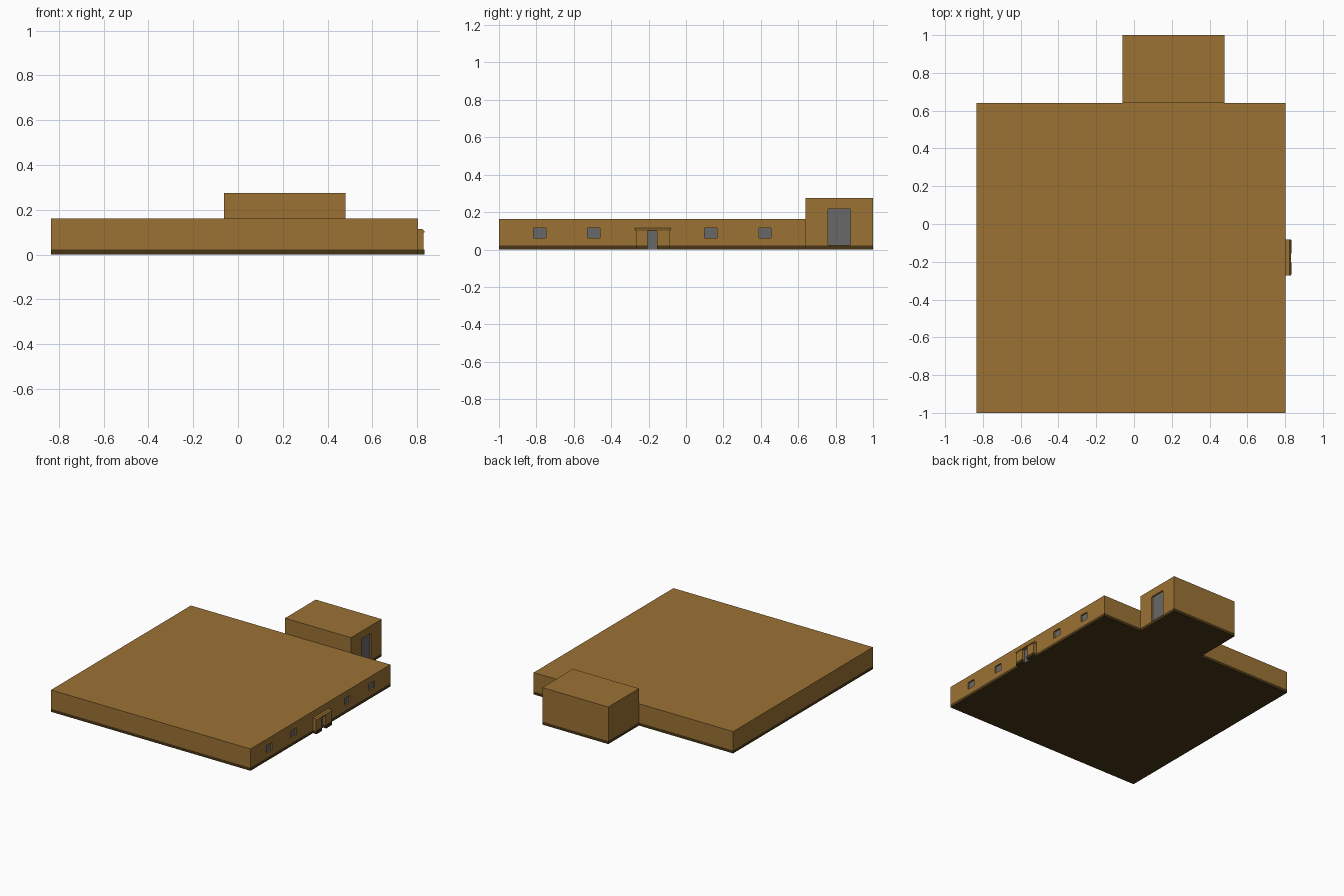
import bpy, bmesh

if "Cube" in bpy.data.objects:
    bpy.data.objects.remove(bpy.data.objects["Cube"])


def material(name, color):
    m = bpy.data.materials.new(name)
    m.diffuse_color = (*color, 1)
    m.use_nodes = True
    m.node_tree.nodes["Principled BSDF"].inputs["Base Color"].default_value = m.diffuse_color
    return m


WALL = material("brown_wall", (0.33, 0.17, 0.035))
BASE = material("dark_plinth", (0.065, 0.036, 0.008))
GREY = material("grey_panel", (0.14, 0.14, 0.14))


def prism(name, outline, axis, lo, hi, mat=None):
    """Extrude a 2D outline: axis 'z' uses (x, y), axis 'y' uses (x, z)."""
    bm = bmesh.new()
    pts = [(a, b, lo) if axis == 'z' else (a, lo, b) for a, b in outline]
    face = bm.faces.new([bm.verts.new(p) for p in pts])
    ext = bmesh.ops.extrude_face_region(bm, geom=[face])
    verts = [v for v in ext["geom"] if isinstance(v, bmesh.types.BMVert)]
    bmesh.ops.translate(bm, verts=verts, vec=(0, 0, hi - lo) if axis == 'z' else (0, hi - lo, 0))
    bmesh.ops.recalc_face_normals(bm, faces=bm.faces)
    mesh = bpy.data.meshes.new(name)
    bm.to_mesh(mesh)
    bm.free()
    ob = bpy.data.objects.new(name, mesh)
    bpy.context.collection.objects.link(ob)
    if mat:
        mesh.materials.append(mat)
    return ob


def box(name, x0, x1, y0, y1, z0, z1, mat=None):
    return prism(name, [(x0, y0), (x1, y0), (x1, y1), (x0, y1)], 'z', z0, z1, mat)


def recess(wall, name, x, y0, y1, z0, z1, depth):
    """Cut an opening into a wall facing +x and fit a grey panel at its back."""
    cutter = box("cutter", x - depth, x + 0.02, y0, y1, z0, z1, WALL)
    mod = wall.modifiers.new("opening", 'BOOLEAN')
    mod.operation, mod.solver, mod.object = 'DIFFERENCE', 'EXACT', cutter
    bpy.context.view_layer.objects.active = wall
    bpy.ops.object.modifier_apply(modifier=mod.name)
    bpy.data.objects.remove(cutter)
    box(name, x - depth - 0.004, x - depth + 0.001, y0, y1, z0, z1, GREY)


PL = 0.022              # plinth height
X0, X1 = -0.835, 0.803  # hall sides
Y1 = 0.64               # hall back
TX0, TX1 = -0.062, 0.48  # tower sides

# Plinth following the footprint of hall and tower
prism("plinth", [(X0, -1), (X1, -1), (X1, Y1), (TX1, Y1), (TX1, 1),
                 (TX0, 1), (TX0, Y1), (X0, Y1)], 'z', 0, PL, BASE)

# Low main hall with four recessed windows
hall = box("main_hall", X0, X1, -1, Y1, PL, 0.162, WALL)
for i, y in enumerate((-0.782, -0.493, 0.133, 0.422)):
    recess(hall, f"window_{i + 1}", X1, y - 0.033, y + 0.033, 0.061, 0.114, 0.012)

# Taller loading tower with a recessed tall door
tower = box("loading_tower", TX0, TX1, Y1, 1, PL, 0.275, WALL)
recess(tower, "loading_door", TX1, 0.76, 0.88, PL + 0.001, 0.217, 0.012)

# Entrance: two piers on dark bases, a door between them, a canopy on top
for side, a, b in (("left", -0.268, -0.205), ("right", -0.155, -0.086)):
    box(f"entrance_pier_{side}", X1, 0.828, a, b, PL, 0.098, WALL)
    box(f"entrance_base_{side}", X1, 0.833, a, b, 0, PL, BASE)
box("entrance_door", X1, 0.808, -0.205, -0.155, 0, 0.098, GREY)
prism("entrance_canopy", [(X1, 0.098), (0.832, 0.098), (0.832, 0.105),
                          (0.822, 0.114), (X1, 0.114)], 'y', -0.273, -0.083, WALL)
